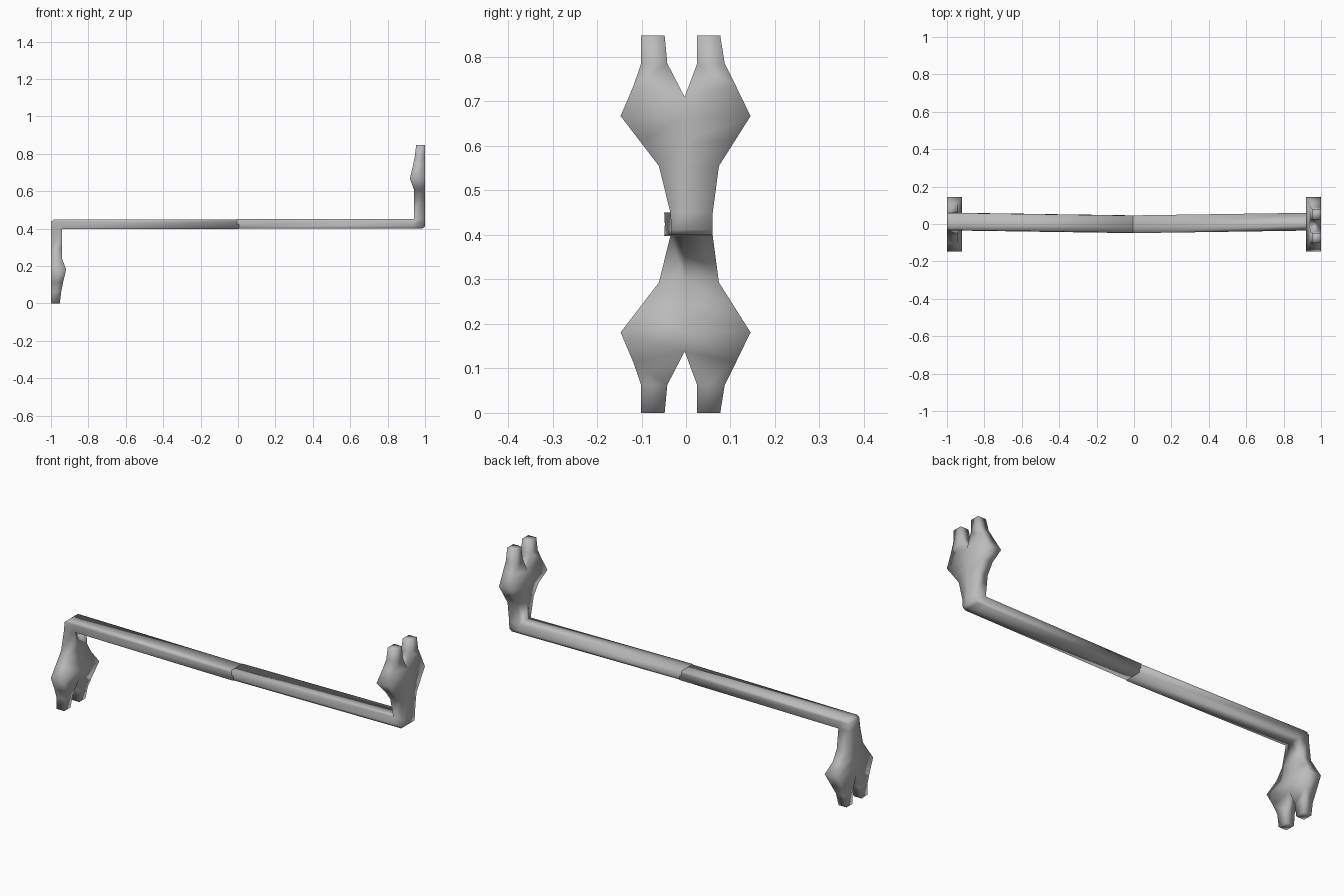
import bpy, bmesh
from mathutils import Matrix, Vector

cube = bpy.data.objects.get("Cube")
if cube:
    bpy.data.objects.remove(cube, do_unlink=True)

grey = bpy.data.materials.new("plain grey")
grey.use_nodes = True
colour = (0.5, 0.5, 0.5, 1)
grey.diffuse_color = colour
grey.node_tree.nodes["Principled BSDF"].inputs["Base Color"].default_value = colour

HEIGHT = 0.848
MID_Y = -0.003
ARM_TOP = 0.45
ARM_SKEW = -0.014

# Hand outline rows: outer z, front y, back y, thickness in x
PALM = [(0.40, -0.033, 0.059, 0.06),
        (0.412, -0.033, 0.059, 0.06),
        (ARM_TOP, -0.035, 0.06, 0.06),
        (0.555, -0.061, 0.074, 0.06),
        (0.61, -0.103, 0.109, 0.06),
        (0.667, -0.147, 0.145, 0.081),
        (0.735, -0.118, 0.112, 0.065)]
NOTCH_Z = 0.71
# Prong rows: z, front prong edges, back prong edges, thickness
PRONGS = [(0.785, (-0.101, -0.042), (0.087, 0.025), 0.055),
          (HEIGHT, (-0.101, -0.048), (0.077, 0.025), 0.047)]


def build_half(name, turned):
    bm = bmesh.new()
    depth = {}

    def vert(y, z, thick):
        v = bm.verts.new((1, y, z))
        depth[(round(y, 4), round(z, 4))] = thick
        return v

    # Flat outline of palm, then two prongs
    rows = []
    for i, (z, front, back, thick) in enumerate(PALM):
        mid_z = NOTCH_Z if i == len(PALM) - 1 else z
        rows.append((vert(front, z, thick), vert(MID_Y, mid_z, thick), vert(back, z, thick)))
    for a, b in zip(rows, rows[1:]):
        for k in (0, 1):
            bm.faces.new((a[k], a[k + 1], b[k + 1], b[k]))
    top = rows[-1]
    for side, edge in ((1, (top[0], top[1])), (2, (top[2], top[1]))):
        for row in PRONGS:
            new = tuple(vert(y, row[0], row[3]) for y in row[side])
            bm.faces.new((edge[0], edge[1], new[1], new[0]))
            edge = new

    # Thicken inwards
    ext = bmesh.ops.extrude_face_region(bm, geom=bm.faces[:], use_keep_orig=True)["geom"]
    inner = [g for g in ext if isinstance(g, bmesh.types.BMVert)]
    for v in inner:
        v.co.x -= depth[(round(v.co.y, 4), round(v.co.z, 4))]
    # Chamfer the outer bottom corner
    for v in bm.verts:
        if v.co.x > 0.99 and v.co.z < 0.405:
            v.co.x = 0.985

    # Arm grows from the inner wrist faces to the middle
    wrist = [g for g in ext if isinstance(g, bmesh.types.BMFace)
             and all(v.co.z < ARM_TOP + 0.001 for v in g.verts)]
    arm = bmesh.ops.extrude_face_region(bm, geom=wrist)["geom"]
    for v in [g for g in arm if isinstance(g, bmesh.types.BMVert)]:
        v.co += Vector((-0.005 - v.co.x, ARM_SKEW, 0))

    bmesh.ops.recalc_face_normals(bm, faces=bm.faces[:])
    if turned:
        shift = Matrix.Translation((0, 0, HEIGHT))
        bm.transform(shift @ Matrix.Diagonal((-1, 1, -1, 1)))
    for f in bm.faces:
        f.smooth = True
    mesh = bpy.data.meshes.new(name)
    bm.to_mesh(mesh)
    bm.free()
    mesh.materials.append(grey)
    obj = bpy.data.objects.new(name, mesh)
    bpy.context.collection.objects.link(obj)


# The two halves are the same part, one turned half way round
build_half("left_arm_with_raised_hand", False)
build_half("right_arm_with_lowered_hand", True)
